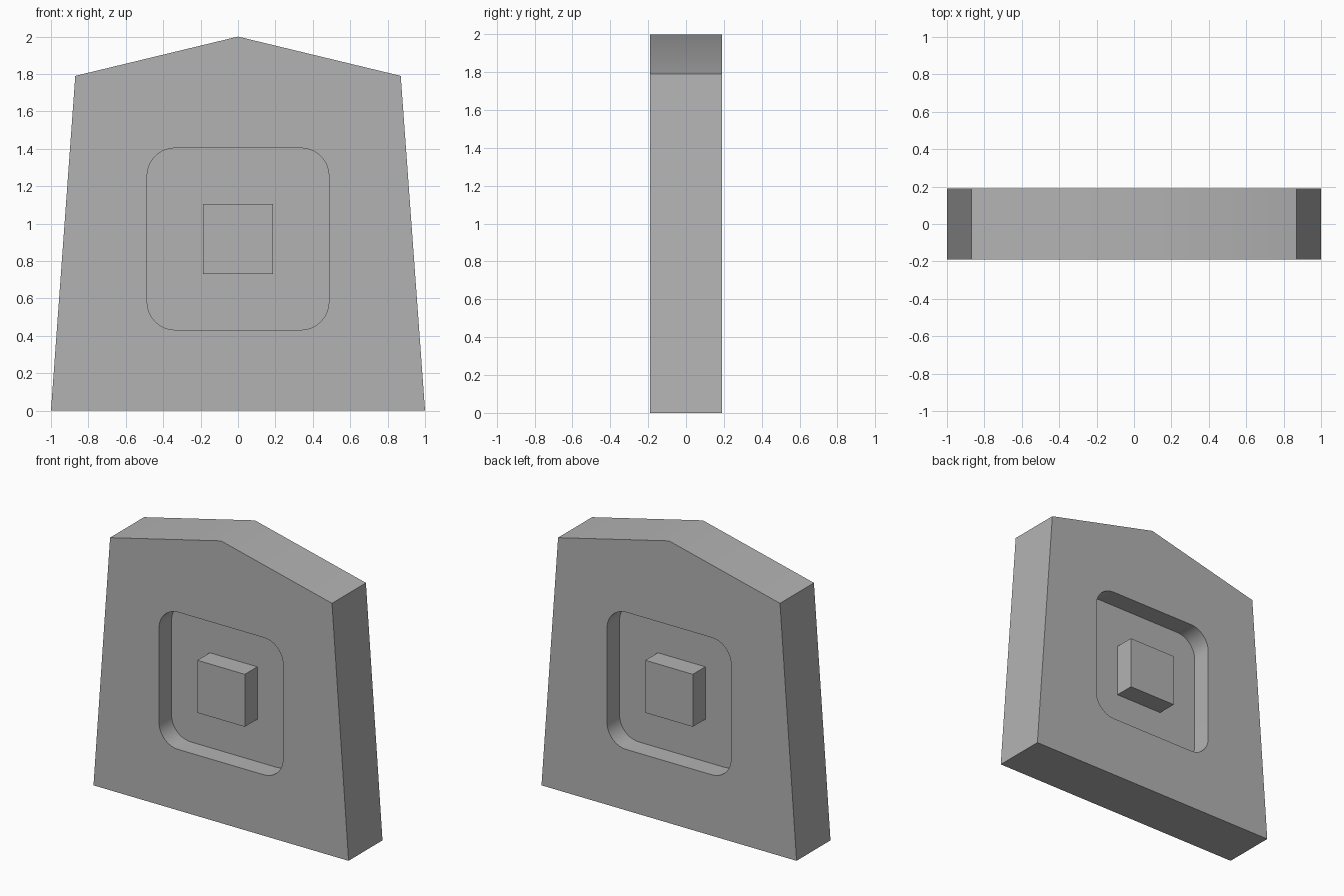
import bpy
import bmesh
from math import cos, sin, pi, radians

cube = bpy.data.objects.get("Cube")
if cube:
    bpy.data.objects.remove(cube, do_unlink=True)

HALF_DEPTH = 0.19
RECESS = 0.14
CENTRE_Z = 0.918

grey = bpy.data.materials.new("plain grey")
grey.use_nodes = True
colour = (0.45, 0.45, 0.45, 1)
grey.diffuse_color = colour
grey.node_tree.nodes["Principled BSDF"].inputs["Base Color"].default_value = colour


def slab(name, outline, y0, y1):
    """Extrude an x-z outline from y0 to y1."""
    bm = bmesh.new()
    face = bm.faces.new([bm.verts.new((x, y0, z)) for x, z in outline])
    moved = bmesh.ops.extrude_face_region(bm, geom=[face])["geom"]
    verts = [v for v in moved if isinstance(v, bmesh.types.BMVert)]
    bmesh.ops.translate(bm, verts=verts, vec=(0, y1 - y0, 0))
    bmesh.ops.recalc_face_normals(bm, faces=bm.faces)
    mesh = bpy.data.meshes.new(name)
    bm.to_mesh(mesh)
    bm.free()
    mesh.materials.append(grey)
    obj = bpy.data.objects.new(name, mesh)
    bpy.context.collection.objects.link(obj)
    return obj


def rounded_square(half, radius, steps=10):
    points = []
    for i, (sx, sz) in enumerate([(1, 1), (-1, 1), (-1, -1), (1, -1)]):
        for s in range(steps + 1):
            a = (i + s / steps) * pi / 2
            points.append((sx * (half - radius) + radius * cos(a),
                           CENTRE_Z + sz * (half - radius) + radius * sin(a)))
    return points


# Tapered body with a shallow peaked top
body = slab("body", [(-1, 0), (1, 0), (0.87, 1.79), (0, 2), (-0.87, 1.79)],
            -HALF_DEPTH, HALF_DEPTH)

# Rounded recess cut into both the front and the back
cutters = []
for side, label in ((-1, "front"), (1, "back")):
    cutter = slab(label + "_recess_cutter", rounded_square(0.486, 0.15),
                  side * (HALF_DEPTH - RECESS), side * (HALF_DEPTH + 0.1))
    cutter.hide_render = True
    cut = body.modifiers.new(label + "_recess", "BOOLEAN")
    cut.operation = "DIFFERENCE"
    cut.solver = "EXACT"
    cut.object = cutter
    cutters.append(cutter)

bpy.context.view_layer.objects.active = body
body.select_set(True)
for name in [m.name for m in body.modifiers]:
    bpy.ops.object.modifier_apply(modifier=name)
for cutter in cutters:
    bpy.data.objects.remove(cutter, do_unlink=True)
bpy.ops.object.shade_smooth_by_angle(angle=radians(30))

# Square block in the middle of each recess, level with the body face
for side, label in ((-1, "front"), (1, "back")):
    h = 0.186
    slab(label + "_block",
         [(x, CENTRE_Z + z) for x, z in ((-h, -h), (h, -h), (h, h), (-h, h))],
         side * (HALF_DEPTH - RECESS), side * HALF_DEPTH)
